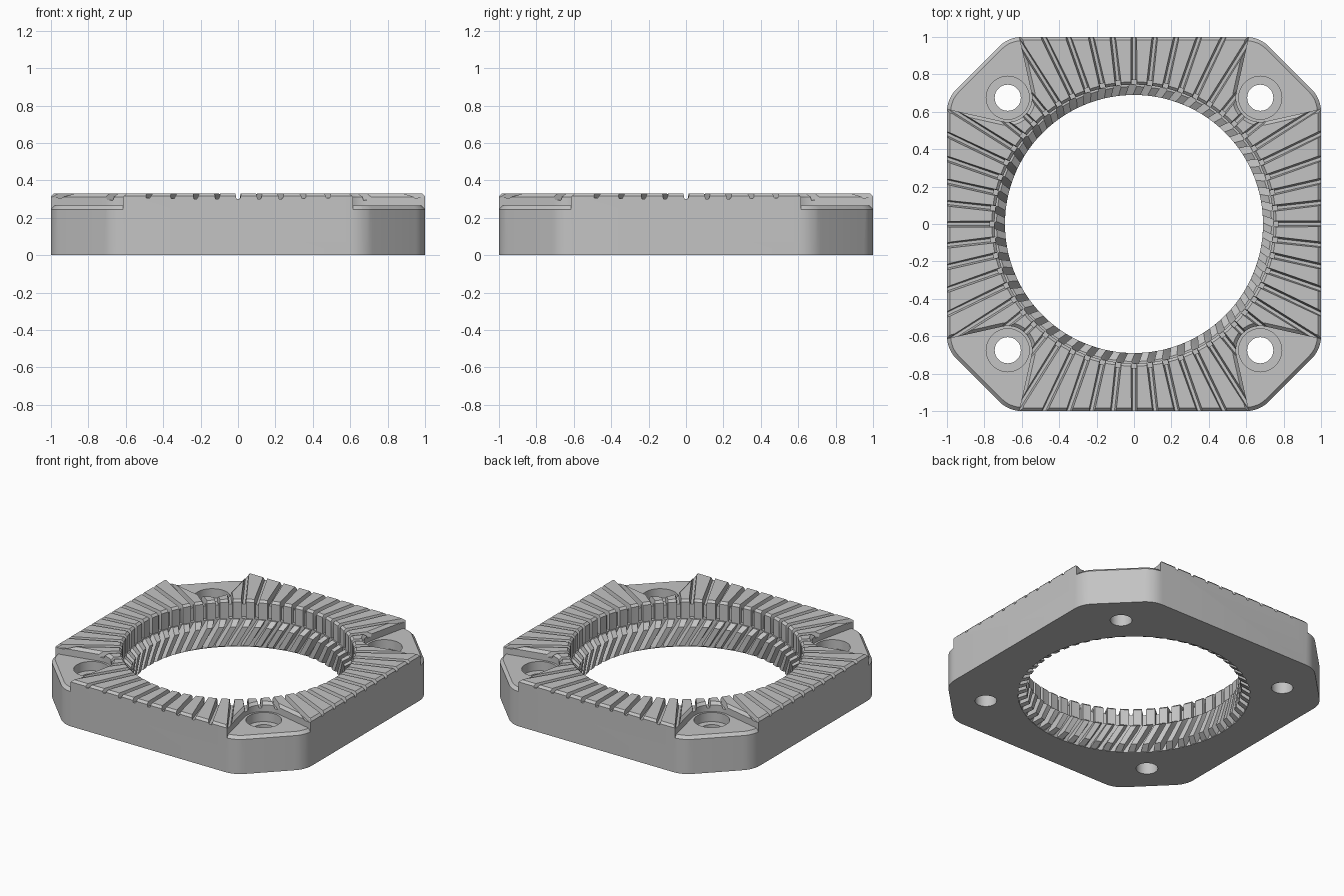
import bpy, bmesh
from math import cos, sin, pi, radians

if "Cube" in bpy.data.objects:
    bpy.data.objects.remove(bpy.data.objects["Cube"])

GREY = (0.55, 0.55, 0.55, 1)
grey = bpy.data.materials.new("light grey")
grey.diffuse_color = GREY
grey.use_nodes = True
grey.node_tree.nodes["Principled BSDF"].inputs["Base Color"].default_value = GREY

SLOTS = 56
PITCH = 2 * pi / SLOTS
HOLE = 0.675          # screw hole centre, both axes
BORE = 0.745          # radius of the central opening


def loft(bm, loops):
    """Closed solid through a stack of loops with equal point counts."""
    rings = [[bm.verts.new(p) for p in loop] for loop in loops]
    n = len(rings[0])
    bm.faces.new(rings[0][::-1])
    bm.faces.new(rings[-1])
    for a, b in zip(rings, rings[1:]):
        for i in range(n):
            j = (i + 1) % n
            bm.faces.new((a[i], a[j], b[j], b[i]))


def make(name, solids):
    bm = bmesh.new()
    for loops in solids:
        loft(bm, loops)
    bmesh.ops.recalc_face_normals(bm, faces=bm.faces)
    mesh = bpy.data.meshes.new(name)
    bm.to_mesh(mesh)
    bm.free()
    mesh.materials.append(grey)
    ob = bpy.data.objects.new(name, mesh)
    bpy.context.collection.objects.link(ob)
    return ob


def cut(target, cutter):
    mod = target.modifiers.new("cut " + cutter.name, 'BOOLEAN')
    mod.operation, mod.solver, mod.object = 'DIFFERENCE', 'EXACT', cutter
    bpy.context.view_layer.objects.active = target
    bpy.ops.object.modifier_apply(modifier=mod.name)
    bpy.data.objects.remove(cutter)


def turn(p, a):
    x, y, z = p
    return (x * cos(a) - y * sin(a), x * sin(a) + y * cos(a), z)


def turned(loops, a):
    return [[turn(p, a) for p in loop] for loop in loops]


def outline(inset, z, fillet=0.17, steps=6):
    """Square with cut-off, rounded corners."""
    r = fillet - inset
    pts = []
    for q in range(4):
        for k, (cx, cy) in enumerate(((0.83, 0.6), (0.6, 0.83))):
            for s in range(steps + 1):
                a = radians(45) * (k + s / steps)
                pts.append(turn((cx + r * cos(a), cy + r * sin(a), z), q * pi / 2))
    return pts


def circle(r, z, n=48, cx=0, cy=0):
    return [(cx + r * cos(2 * pi * i / n), cy + r * sin(2 * pi * i / n), z) for i in range(n)]


def pocket(grow, z):
    """Corner recess curling round the screw hole."""
    r = 0.13 + grow
    arc = [(HOLE + r * cos(radians(a)), HOLE + r * sin(radians(a)), z)
           for a in range(165, 286, 10)]
    e = 0.66 - grow
    return arc + [(1.2, e, z), (1.2, 1.2, z), (e, 1.2, z)]


def bar(r0, r1, z0, z1, top, low, high):
    """Radial bar, tapered in width, floor running from z0 to z1."""
    def end(r, z):
        return [(r, -low, z), (r, low, z), (r, high, top), (r, -high, top)]
    return [end(r0, z0), end(r1, z1)]


# Main plate with bevelled top rim
plate = make("plate", [[outline(0, 0), outline(0, 0.315), outline(0.015, 0.33)]])

# Central opening with a bevelled upper edge
cut(plate, make("opening", [[circle(BORE, -0.1, 168), circle(BORE, 0.315, 168),
                             circle(BORE + 0.045, 0.36, 168)]]))

# Corner recesses whose floor ends in a sloped outer edge
recess = make("recess", [turned([pocket(0, 0.2), pocket(0, 0.312), pocket(0.03, 0.342),
                                 pocket(0.03, 0.5)], q * pi / 2) for q in range(4)])
floor = make("recess_floor", [[outline(-0.01, 0), outline(-0.01, 0.235), outline(0.02, 0.265)]])
cut(recess, floor)
cut(plate, recess)

# Screw holes with counterbores
for sx in (-1, 1):
    for sy in (-1, 1):
        cx, cy = sx * HOLE, sy * HOLE
        cut(plate, make("screw_hole", [[circle(0.07, -0.1, 32, cx, cy), circle(0.07, 0.5, 32, cx, cy)]]))
        cut(plate, make("counterbore", [[circle(0.115, 0.2, 32, cx, cy), circle(0.115, 0.5, 32, cx, cy)]]))

# Radial grooves over the top, dropping down the upper inner wall
groove = bar(0.7, 1.5, 0.285, 0.325, 0.345, 0.008, 0.02)
cut(plate, make("grooves", [turned(groove, i * PITCH) for i in range(SLOTS)]))
notch = bar(0.7, 0.77, 0.2, 0.2, 0.5, 0.013, 0.013)
cut(plate, make("notches", [turned(notch, i * PITCH) for i in range(SLOTS)]))


# Slanted fins round the lower inner wall
def fin_section(r, z):
    lean = -0.8 * z
    half, tip, back = 0.042, 0.028, BORE + 0.01
    return [(back * cos(lean - half), back * sin(lean - half), z),
            (r * cos(lean - tip), r * sin(lean - tip), z),
            (r * cos(lean + tip), r * sin(lean + tip), z),
            (back * cos(lean + half), back * sin(lean + half), z)]


fin = [fin_section(r, z) for r, z in ((0.742, 0.003), (0.69, 0.03), (0.69, 0.075),
                                      (0.69, 0.12), (0.69, 0.165), (0.735, 0.198))]
fins = make("inner_fins", [turned(fin, i * PITCH) for i in range(SLOTS)])

# Smooth the curved walls, keep the edges crisp
for ob in (plate, fins):
    bpy.ops.object.select_all(action='DESELECT')
    ob.select_set(True)
    bpy.context.view_layer.objects.active = ob
    bpy.ops.object.shade_smooth_by_angle(angle=radians(20))
